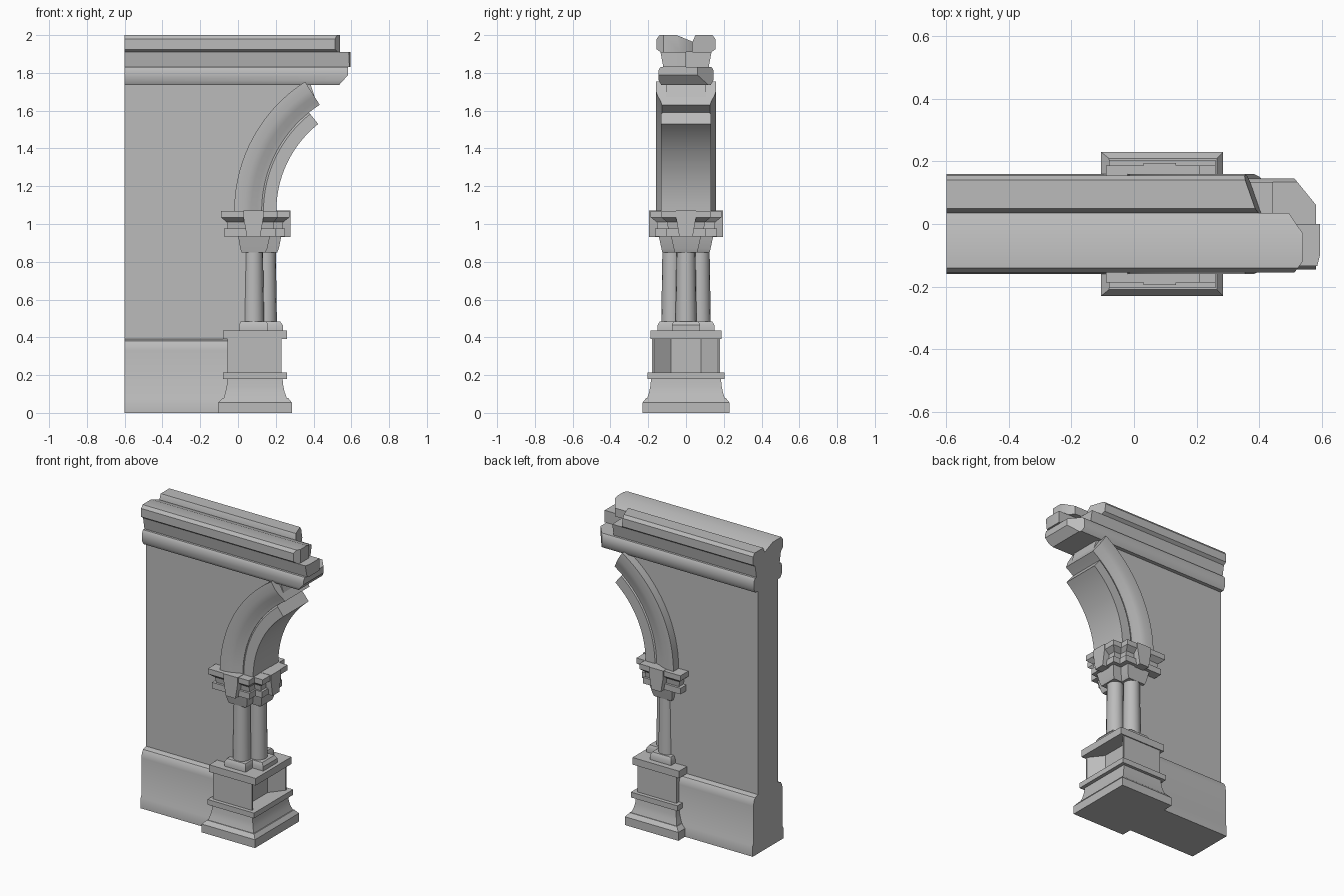
import bpy, bmesh, math
from mathutils import Vector

cube = bpy.data.objects.get("Cube")
if cube:
    bpy.data.objects.remove(cube)

stone = bpy.data.materials.new("grey_stone")
stone.use_nodes = True
grey = (0.5, 0.5, 0.5, 1)
stone.diffuse_color = grey
bsdf = next(n for n in stone.node_tree.nodes if n.type == 'BSDF_PRINCIPLED')
bsdf.inputs["Base Color"].default_value = grey

LEFT = -0.6            # straight end of the wall
SPRING = 1.07          # height where the arch starts
CENTRE = 0.79          # x of the arch centre


def finish(name, bm, angle=35):
    bmesh.ops.recalc_face_normals(bm, faces=bm.faces)
    mesh = bpy.data.meshes.new(name)
    bm.to_mesh(mesh)
    bm.free()
    mesh.materials.append(stone)
    ob = bpy.data.objects.new(name, mesh)
    bpy.context.collection.objects.link(ob)
    bpy.ops.object.select_all(action='DESELECT')
    ob.select_set(True)
    bpy.context.view_layer.objects.active = ob
    bpy.ops.object.shade_smooth_by_angle(angle=math.radians(angle))
    return ob


def loft(name, rings, cuts=()):
    """Skin closed rings of points, cap both ends, slice off broken corners."""
    bm = bmesh.new()
    loops = [[bm.verts.new(p) for p in ring] for ring in rings]
    n = len(loops[0])
    for a, b in zip(loops, loops[1:]):
        for i in range(n):
            j = (i + 1) % n
            bm.faces.new((a[i], a[j], b[j], b[i]))
    bm.faces.new(loops[0])
    bm.faces.new(loops[-1])
    for point, normal in cuts:
        geom = bm.verts[:] + bm.edges[:] + bm.faces[:]
        cut = bmesh.ops.bisect_plane(bm, geom=geom, plane_co=point,
                                     plane_no=Vector(normal), clear_outer=True)
        edges = [e for e in cut["geom_cut"] if isinstance(e, bmesh.types.BMEdge)]
        bmesh.ops.edgeloop_fill(bm, edges=edges)
    return finish(name, bm)


def along_x(name, profile, x1, cuts=()):
    return loft(name, [[(x, y, z) for y, z in profile] for x in (LEFT, x1)], cuts)


def mirrored(half):
    return half + [(-y, z) for y, z in reversed(half)]


def tiers(name, levels):
    """Stack of rectangles: z, left x, right x, half depth."""
    return loft(name, [[(a, -h, z), (b, -h, z), (b, h, z), (a, h, z)]
                       for z, a, b, h in levels])


def arc(r, degrees):
    t = math.radians(degrees)
    return CENTRE - r * math.cos(t), SPRING + r * math.sin(t)


# Wall panel, cut along the arch
outline = [(LEFT, 0), (0.1, 0)]
outline += [arc(0.69, 57 * i / 12) for i in range(13)]
outline += [(0.38, 1.75), (LEFT, 1.75)]
loft("wall_panel", [[(x, y, z) for x, z in outline] for y in (-0.105, 0.105)])

# Wall plinth with rounded top
along_x("wall_plinth", mirrored([(0.16, 0), (0.16, 0.07), (0.152, 0.085),
                                 (0.152, 0.33), (0.147, 0.36), (0.135, 0.38),
                                 (0.105, 0.39)]), 0.0)

# Pedestal
tiers("pedestal_foot", [(0, -0.105, 0.285, 0.23), (0.055, -0.105, 0.285, 0.23),
                        (0.08, -0.08, 0.265, 0.21)])
tiers("pedestal_flare", [(0.08, -0.075, 0.258, 0.205), (0.11, -0.067, 0.247, 0.195),
                         (0.14, -0.06, 0.24, 0.189), (0.18, -0.057, 0.236, 0.185)])
tiers("pedestal_band", [(0.18, -0.08, 0.26, 0.205), (0.215, -0.08, 0.26, 0.205)])
half = [(0.16, 0.08), (0.23, 0.17), (0.23, 0.18), (-0.055, 0.18)]
plan = half + [(x, -y) for x, y in reversed(half)]
loft("pedestal_block", [[(x, y, z) for x, y in plan] for z in (0.215, 0.39)])
tiers("pedestal_top", [(0.39, -0.08, 0.26, 0.187), (0.437, -0.08, 0.26, 0.187)])

# Column bases
tiers("side_column_base", [(0.435, 0.005, 0.16, 0.15), (0.465, 0.005, 0.16, 0.15),
                           (0.485, 0.015, 0.15, 0.138)])
tiers("end_column_base", [(0.435, 0.06, 0.237, 0.075), (0.465, 0.06, 0.237, 0.075),
                          (0.485, 0.06, 0.222, 0.065)])

# Three clustered columns
for name, cx, cy in (("front_column", 0.082, -0.075), ("back_column", 0.082, 0.075),
                     ("end_column", 0.15, 0)):
    rings = []
    for z, r in ((0.48, 0.056), (0.86, 0.05)):
        rings.append([(cx + r * math.cos(math.tau * i / 16),
                       cy + r * math.sin(math.tau * i / 16), z) for i in range(16)])
    loft(name, rings)

# Capitals and stepped top slabs, on a cross-shaped plan
tiers("side_capital", [(0.85, 0.02, 0.145, 0.125), (0.87, 0.012, 0.155, 0.13),
                       (0.94, 0, 0.17, 0.145)])
tiers("end_capital", [(0.85, 0.06, 0.208, 0.06), (0.87, 0.06, 0.216, 0.065),
                      (0.94, 0.06, 0.23, 0.08)])
tiers("side_slab", [(0.935, -0.075, 0.2, 0.165), (0.975, -0.075, 0.2, 0.165),
                    (0.975, -0.055, 0.19, 0.15), (1.01, -0.06, 0.19, 0.155),
                    (1.035, -0.09, 0.21, 0.187), (1.07, -0.09, 0.21, 0.187)])
tiers("end_slab", [(0.935, 0.05, 0.25, 0.105), (0.975, 0.05, 0.25, 0.105),
                   (0.975, 0.05, 0.235, 0.095), (1.01, 0.05, 0.24, 0.1),
                   (1.035, 0.05, 0.272, 0.13), (1.07, 0.05, 0.272, 0.13)])

# Tapered brackets on the three capital faces
for name, turn, cx, reach in (("front_bracket", -1, 0.082, 0.195),
                              ("back_bracket", 1, 0.082, 0.195),
                              ("end_bracket", 0, 0, 0.278)):
    rings = []
    for z, w in ((0.93, 0.035), (1.03, 0.052), (1.072, 0.052)):
        box = [(-w, 0.1), (w, 0.1), (w, reach), (-w, reach)]
        rings.append([(cx + u, turn * v, z) if turn else (v, u, z) for u, v in box])
    loft(name, rings)

# Broken arch: outer moulding and inner rib
for name, half, end in (
        ("arch_moulding", [(0.16, 0.81), (0.16, 0.755), (0.15, 0.72), (0.135, 0.69),
                           (0.128, 0.665)], 57.5),
        ("arch_rib", [(0.118, 0.7), (0.118, 0.672), (0.132, 0.655), (0.132, 0.587)], 51.5)):
    section = mirrored(half)
    rings = []
    for i in range(17):
        ring = []
        for y, r in section:
            x, z = arc(r, end * i / 16)
            ring.append((x, y, z))
        rings.append(ring)
    loft(name, rings)

# Lower cornice course, broken at the end
along_x("cornice_lower", mirrored([(0.13, 1.735), (0.145, 1.76), (0.145, 1.815),
                                   (0.135, 1.832)]), 0.582,
        [((0.51, 0.15, 1.8), (0.8, 0.65, 0)), ((0.575, 0, 1.78), (1, 0, -0.9))])

# Middle cornice course
along_x("cornice_middle_front", [(-0.12, 1.83), (-0.135, 1.91), (0, 1.91), (0, 1.83)],
        0.595, [((0.595, -0.1, 1.9), (1, -0.25, 0))])
along_x("cornice_middle_back", [(0, 1.83), (0, 1.912), (0.135, 1.91), (0.12, 1.83)], 0.445)

# Top cornice course, two ridges with a valley between
along_x("cornice_top_front", [(-0.135, 1.91), (-0.155, 1.925), (-0.155, 1.98), (-0.14, 2),
                              (-0.05, 2), (0.035, 1.965), (0.035, 1.91)], 0.54,
        [((0.54, -0.03, 1.95), (0.8, 0.55, 0)), ((0.54, -0.12, 1.95), (0.8, -0.6, 0))])
along_x("cornice_top_back", [(0.135, 1.91), (0.155, 1.925), (0.155, 1.98), (0.14, 2),
                             (0.05, 2), (0.035, 1.965), (0.035, 1.91)], 0.42,
        [((0.36, 0.15, 1.95), (1, 0.35, 0.15))])
